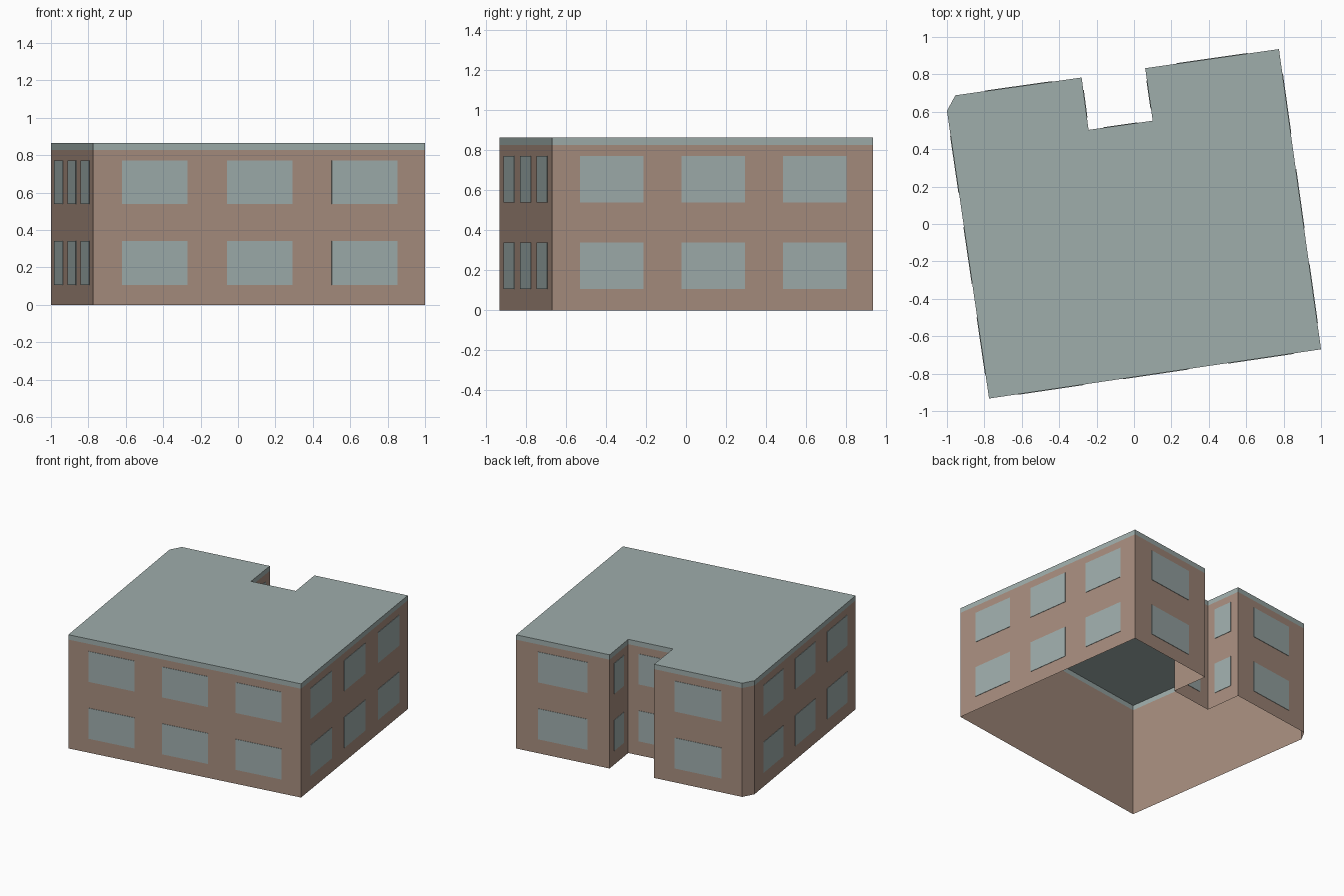
import bpy
import bmesh
from mathutils import Vector

cube = bpy.data.objects.get("Cube")
if cube:
    bpy.data.objects.remove(cube, do_unlink=True)


def make_material(name, rgb):
    mat = bpy.data.materials.new(name)
    mat.use_nodes = True
    colour = (*rgb, 1.0)
    mat.diffuse_color = colour
    bsdf = mat.node_tree.nodes["Principled BSDF"]
    bsdf.inputs["Base Color"].default_value = colour
    bsdf.inputs["Roughness"].default_value = 0.9
    return mat


def make_object(name, bm, mat):
    mesh = bpy.data.meshes.new(name)
    bm.to_mesh(mesh)
    bm.free()
    mesh.materials.append(mat)
    obj = bpy.data.objects.new(name, mesh)
    bpy.context.collection.objects.link(obj)
    return obj


brick = make_material("brown brick", (0.386, 0.268, 0.210))
slate = make_material("grey green roof", (0.345, 0.418, 0.407))
glass = make_material("grey blue glass", (0.345, 0.418, 0.412))

# Footprint corners, anticlockwise, each with the window columns of the wall it starts
FOOTPRINT = [
    ("front", -0.775, -0.933, 3),
    ("left_side", 1.0, -0.67, 3),
    ("back_left_wing", 0.775, 0.935, 1),
    ("notch_left", 0.06, 0.833, 1),
    ("notch_back", 0.10, 0.552, 1),
    ("notch_right", -0.243, 0.503, 1),
    ("back_right_wing", -0.28, 0.783, 1),
    ("cut_corner", -0.955, 0.688, 0),
    ("right_side", -1.0, 0.605, 3),
]
CORNERS = [Vector((x, y, 0)) for _, x, y, _ in FOOTPRINT]
EAVES, TOP = 0.828, 0.865
UP = Vector((0, 0, 1))


def wall_ring(bm, low, high):
    """Upright faces around the footprint between two heights."""
    bottom = [bm.verts.new(c + UP * low) for c in CORNERS]
    top = [bm.verts.new(c + UP * high) for c in CORNERS]
    for i in range(len(CORNERS)):
        j = (i + 1) % len(CORNERS)
        bm.faces.new((bottom[i], bottom[j], top[j], top[i]))
    return top


# Brick walls, open underneath
bm = bmesh.new()
wall_ring(bm, 0, EAVES)
make_object("walls", bm, brick)

# Flat roof with its edge band
bm = bmesh.new()
bm.faces.new(wall_ring(bm, EAVES, TOP))
make_object("roof", bm, slate)

# Window panes: two storeys, laid as thin plates on each wall
STOREYS = [(0.107, 0.34), (0.54, 0.772)]
PROUD = 0.003
for i, (name, _, _, columns) in enumerate(FOOTPRINT):
    if not columns:
        continue
    start = CORNERS[i]
    along = CORNERS[(i + 1) % len(CORNERS)] - start
    outward = along.cross(UP).normalized() * PROUD
    margin, width = (0.087, 0.198) if columns == 3 else (0.235, 0.53)
    bm = bmesh.new()
    for column in range(columns):
        a = margin + column * 0.316
        for low, high in STOREYS:
            spots = [(a, low), (a + width, low), (a + width, high), (a, high)]
            back = [bm.verts.new(start + along * t + UP * z) for t, z in spots]
            face = [bm.verts.new(v.co + outward) for v in back]
            bm.faces.new(face)
            for k in range(4):
                n = (k + 1) % 4
                bm.faces.new((back[k], back[n], face[n], face[k]))
    make_object(name + "_windows", bm, glass)
